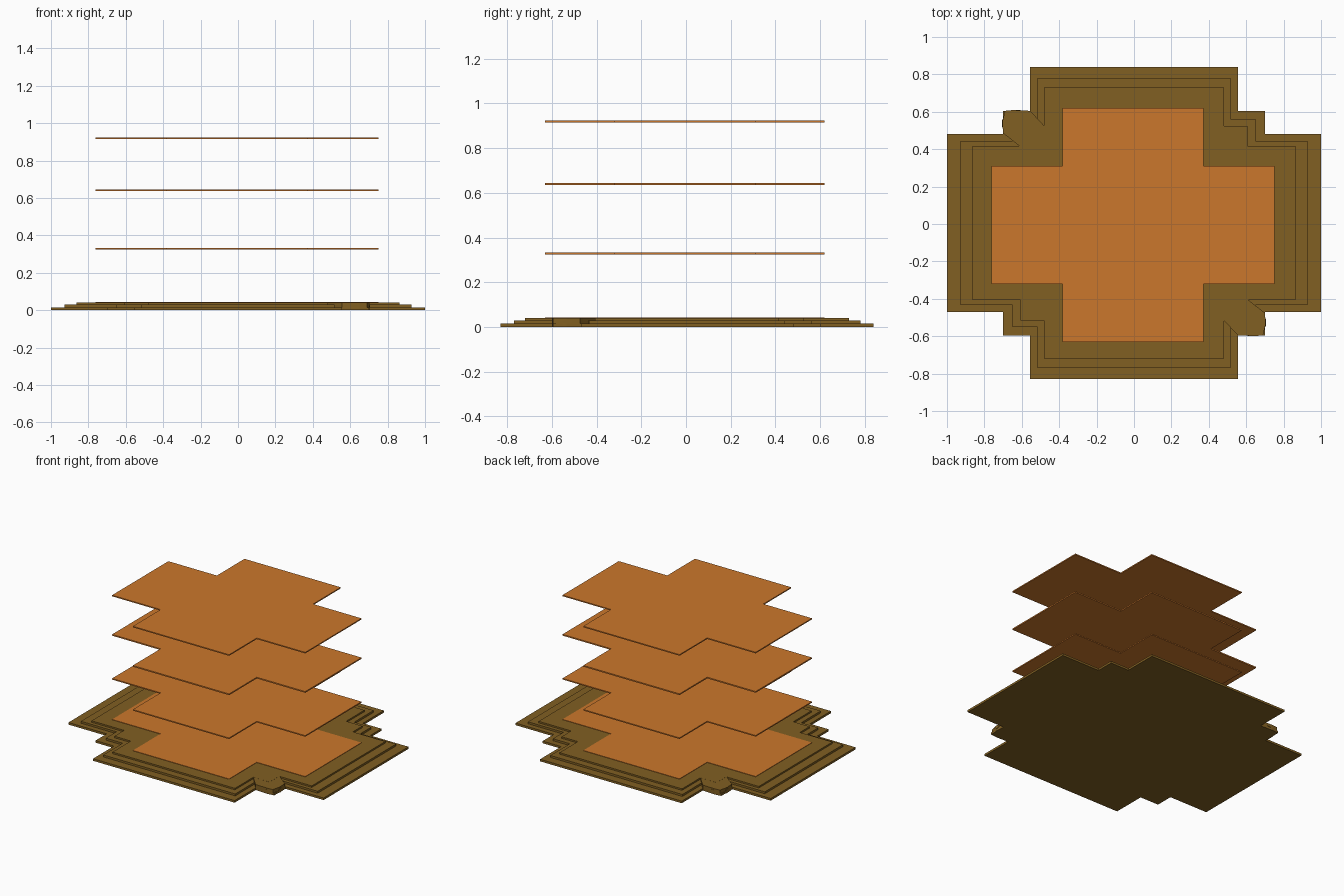
import bpy
import bmesh
from math import sin, cos, pi

cube = bpy.data.objects.get("Cube")
if cube:
    bpy.data.objects.remove(cube, do_unlink=True)


def material(name, rgb):
    mat = bpy.data.materials.new(name)
    mat.use_nodes = True
    mat.diffuse_color = (*rgb, 1)
    bsdf = mat.node_tree.nodes["Principled BSDF"]
    bsdf.inputs["Base Color"].default_value = (*rgb, 1)
    bsdf.inputs["Roughness"].default_value = 0.8
    return mat


BROWN = material("olive brown", (0.22, 0.115, 0.016))
ORANGE = material("burnt orange", (0.60, 0.185, 0.025))


def prism(name, outline, z0, z1, mat):
    """Extrude a flat outline between two heights."""
    bm = bmesh.new()
    face = bm.faces.new([bm.verts.new((x, y, z0)) for x, y in outline])
    top = bmesh.ops.extrude_face_region(bm, geom=[face])["geom"]
    for v in top:
        if isinstance(v, bmesh.types.BMVert):
            v.co.z = z1
    bmesh.ops.recalc_face_normals(bm, faces=bm.faces)
    mesh = bpy.data.meshes.new(name)
    bm.to_mesh(mesh)
    bm.free()
    mesh.materials.append(mat)
    obj = bpy.data.objects.new(name, mesh)
    bpy.context.collection.objects.link(obj)
    return obj


def stepped_cross(arms, cx=0.0, cy=0.0):
    """Cross outline from half sizes (x, y), widest arm first."""
    quarter = []
    for i, (x, y) in enumerate(arms):
        if i:
            quarter.append((x, arms[i - 1][1]))
        quarter.append((x, y))
    back = quarter[::-1]
    pts = (quarter + [(-x, y) for x, y in back]
           + [(-x, -y) for x, y in quarter] + [(x, -y) for x, y in back])
    return [(x + cx, y + cy) for x, y in pts]


# Three stacked base slabs, each smaller than the one below
slabs = {
    "base_lower": ([(1.0, 0.475), (0.70, 0.60), (0.555, 0.835)], 0.0, 0.015),
    "base_middle": ([(0.928, 0.438), (0.65, 0.557), (0.517, 0.775)], 0.015, 0.029),
    "base_upper": ([(0.863, 0.412), (0.608, 0.52), (0.48, 0.725)], 0.029, 0.04),
}
for name, (arms, z0, z1) in slabs.items():
    prism(name, stepped_cross(arms, 0, 0.005), z0, z1, BROWN)

# Entrance landings in two opposite corners, with bowed outer walls
corner = [(0.56, 0.40), (0.61, 0.41), (0.68, 0.465), (0.70, 0.48), (0.704, 0.54),
          (0.69, 0.60), (0.65, 0.604), (0.555, 0.60), (0.48, 0.52), (0.44, 0.45)]
for name, s in (("landing_front_left", 1), ("landing_back_right", -1)):
    prism(name, [(s * x, -s * y + 0.005) for x, y in corner], 0.0, 0.0395, BROWN)

# Small rounded panels on the outer walls of the landings
for s, side in ((1, "front_left"), (-1, "back_right")):
    oval = [(0.022 * cos(a), 0.008 * sin(a)) for a in (i * pi / 6 for i in range(12))]
    panel = prism("landing_panel_x_" + side, oval, -0.002, 0.002, BROWN)
    panel.rotation_euler = (pi / 2, 0, pi / 2)
    panel.location = (s * 0.704, -s * 0.535 + 0.005, 0.023)
    panel = prism("landing_panel_y_" + side, oval, -0.002, 0.002, BROWN)
    panel.rotation_euler = (pi / 2, 0, 0)
    panel.location = (s * 0.63, -s * 0.603 + 0.005, 0.023)

# Floor sheet on the base and three floating sheets above it
sheet = stepped_cross([(0.757, 0.315), (0.377, 0.625)], -0.006, -0.005)
levels = {"floor_sheet": (0.036, 0.043), "lower_sheet": (0.325, 0.333),
          "middle_sheet": (0.636, 0.645), "top_sheet": (0.915, 0.923)}
for name, (z0, z1) in levels.items():
    prism(name, sheet, z0, z1, ORANGE)
